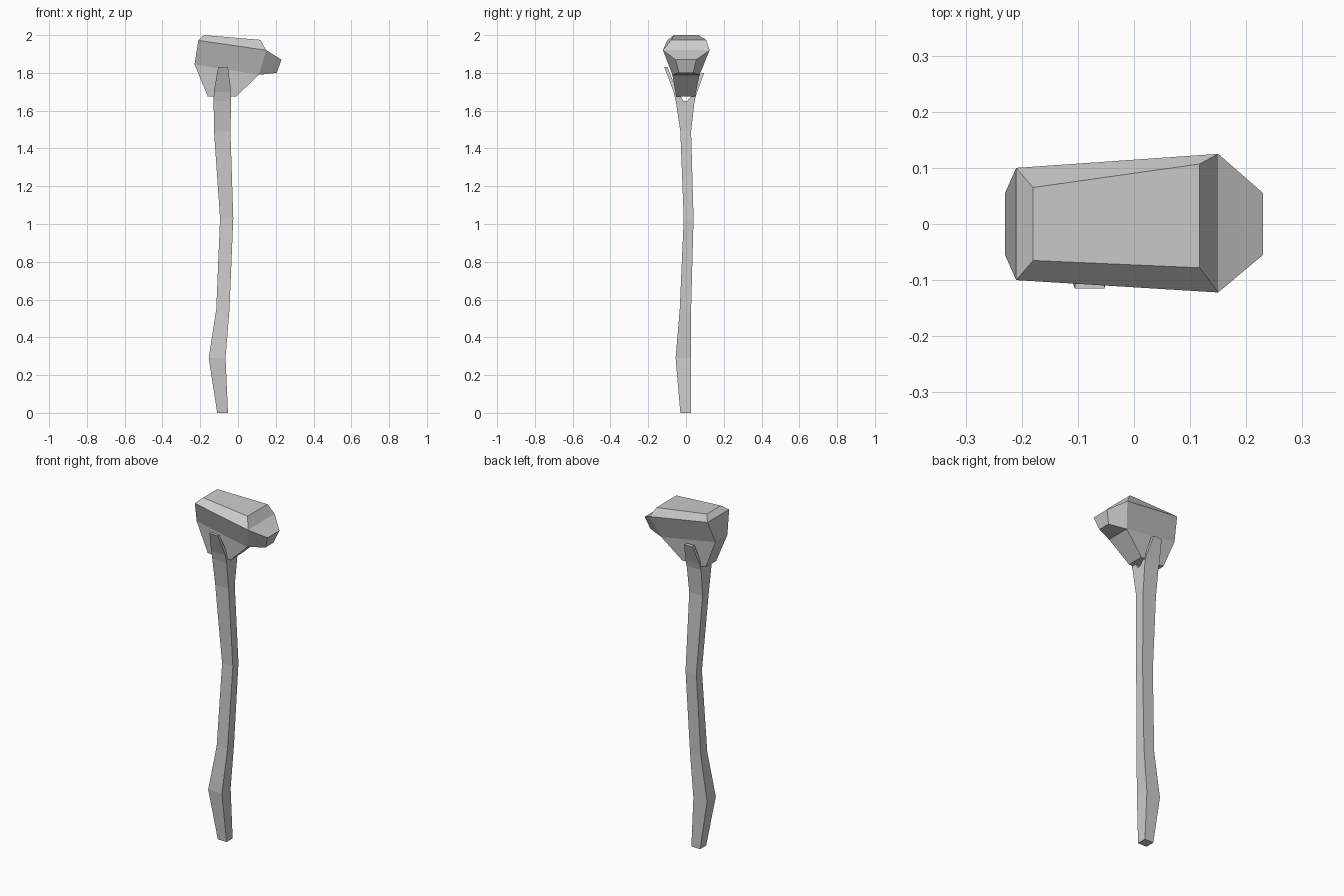
import bpy, bmesh

if "Cube" in bpy.data.objects:
    bpy.data.objects.remove(bpy.data.objects["Cube"])


def make_object(name, bm):
    bmesh.ops.recalc_face_normals(bm, faces=bm.faces)
    mesh = bpy.data.meshes.new(name)
    bm.to_mesh(mesh)
    bm.free()
    obj = bpy.data.objects.new(name, mesh)
    bpy.context.collection.objects.link(obj)
    return obj


def tube(name, rings):
    """Four-sided tube through rings of (z, x0, x1, y0, y1)."""
    bm = bmesh.new()
    loops = [[bm.verts.new((x, y, z)) for x, y in
              ((x0, y0), (x1, y0), (x1, y1), (x0, y1))]
             for z, x0, x1, y0, y1 in rings]
    for a, b in zip(loops, loops[1:]):
        for i in range(4):
            j = (i + 1) % 4
            bm.faces.new((a[i], a[j], b[j], b[i]))
    bm.faces.new(loops[0])
    bm.faces.new(loops[-1])
    return make_object(name, bm)


# Stone head: outline points as (x, z, front y, back y)
outline = {
    "top_l": (-0.18, 2.00, -0.065, 0.065),
    "top_r": (0.117, 1.975, -0.078, 0.107),
    "wide_r": (0.15, 1.92, -0.122, 0.125),
    "tip": (0.23, 1.87, -0.055, 0.055),
    "tip_low": (0.205, 1.80, -0.037, 0.037),
    "chin": (0.11, 1.79, -0.072, 0.072),
    "base_r": (-0.01, 1.675, -0.052, 0.048),
    "base_l": (-0.16, 1.675, -0.052, 0.048),
    "back": (-0.23, 1.845, -0.055, 0.055),
    "wide_l": (-0.21, 1.972, -0.10, 0.10),
}
bm = bmesh.new()
side = [{k: bm.verts.new((x, ys[s], z)) for k, (x, z, *ys) in outline.items()}
        for s in (0, 1)]
keys = list(outline)
for a, b in zip(keys, keys[1:] + keys[:1]):
    bm.faces.new((side[0][a], side[0][b], side[1][b], side[1][a]))
facets = ("top_l top_r wide_r wide_l", "wide_l wide_r chin back",
          "back chin base_r base_l", "wide_r tip tip_low chin")
for s in side:
    for facet in facets:
        bm.faces.new([s[k] for k in facet.split()])
make_object("stone_head", bm)

# Crooked wooden handle, flaring towards the fork
tube("handle", [
    (0.00, -0.110, -0.053, -0.030, 0.026),
    (0.29, -0.155, -0.066, -0.055, 0.026),
    (0.55, -0.115, -0.045, -0.033, 0.027),
    (1.03, -0.095, -0.025, -0.012, 0.040),
    (1.49, -0.127, -0.040, -0.030, 0.027),
    (1.65, -0.129, -0.036, -0.054, 0.045),
])

# Two prongs gripping the head
tube("front_prong", [
    (1.65, -0.129, -0.036, -0.054, -0.012),
    (1.70, -0.128, -0.036, -0.066, -0.045),
    (1.83, -0.105, -0.053, -0.115, -0.098),
])
tube("back_prong", [
    (1.65, -0.129, -0.036, 0.005, 0.045),
    (1.69, -0.128, -0.036, 0.040, 0.056),
    (1.80, -0.108, -0.055, 0.075, 0.096),
])
